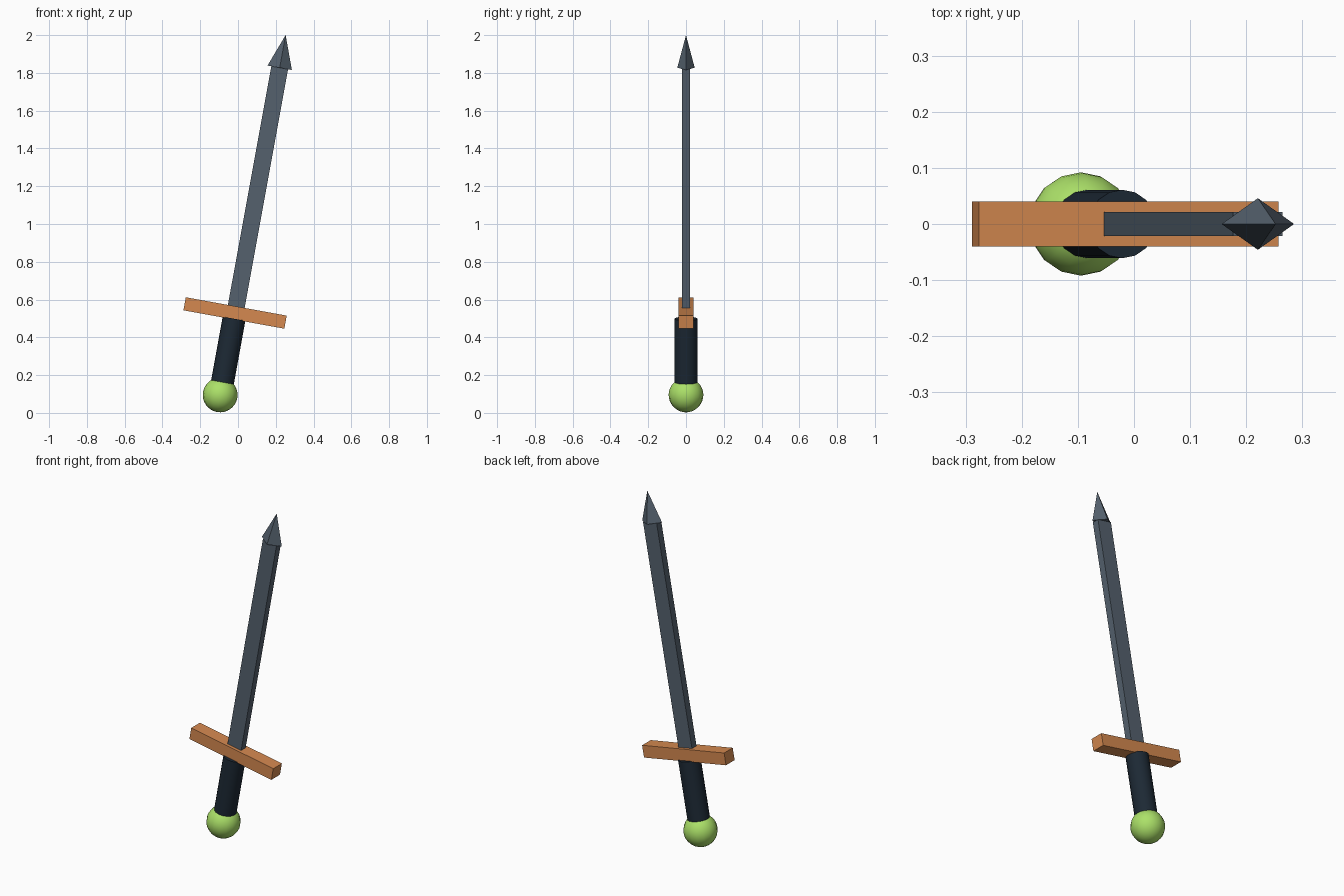
import bpy, math
from mathutils import Matrix

if "Cube" in bpy.data.objects:
    bpy.data.objects.remove(bpy.data.objects["Cube"])

TILT = 0.18
FRAME = Matrix.Translation((-0.0155, 0, 0.529)) @ Matrix.Rotation(TILT, 4, 'Y')


def material(name, color):
    m = bpy.data.materials.new(name)
    m.diffuse_color = (*color, 1)
    m.use_nodes = True
    m.node_tree.nodes["Principled BSDF"].inputs["Base Color"].default_value = m.diffuse_color
    return m


steel = material("steel", (0.09, 0.12, 0.155))
bronze = material("bronze", (0.66, 0.25, 0.08))
leather = material("leather", (0.012, 0.022, 0.035))
gem = material("green_gem", (0.41, 0.75, 0.14))


def finish(name, height, scale, mat, smooth=False):
    """Place the active primitive at a height along the tilted sword axis."""
    ob = bpy.context.object
    ob.name = name
    ob.data.transform(Matrix.Diagonal((*scale, 1)))
    ob.matrix_world = FRAME @ Matrix.Translation((0, 0, height))
    ob.data.materials.append(mat)
    if smooth:
        bpy.ops.object.shade_smooth_by_angle(angle=math.radians(40))
    return ob


# Pommel
bpy.ops.mesh.primitive_uv_sphere_add(segments=16, ring_count=16, radius=0.092)
finish("pommel", -0.441, (1, 1, 1), gem, True)

# Grip, sunk slightly into pommel and guard
bpy.ops.mesh.primitive_cylinder_add(vertices=16, radius=0.061, depth=0.35)
finish("grip", -0.206, (1, 1, 1), leather, True)

# Crossguard
bpy.ops.mesh.primitive_cube_add(size=1)
finish("crossguard", 0, (0.543, 0.08, 0.07), bronze)

# Blade
bpy.ops.mesh.primitive_cube_add(size=1)
finish("blade", 0.66, (0.09, 0.042, 1.32), steel)

# Four-sided point with corners on the blade's main axes
bpy.ops.mesh.primitive_cone_add(vertices=4, radius1=1, radius2=0, depth=0.176)
finish("blade_point", 1.3195 + 0.088, (0.0655, 0.046, 1), steel)
